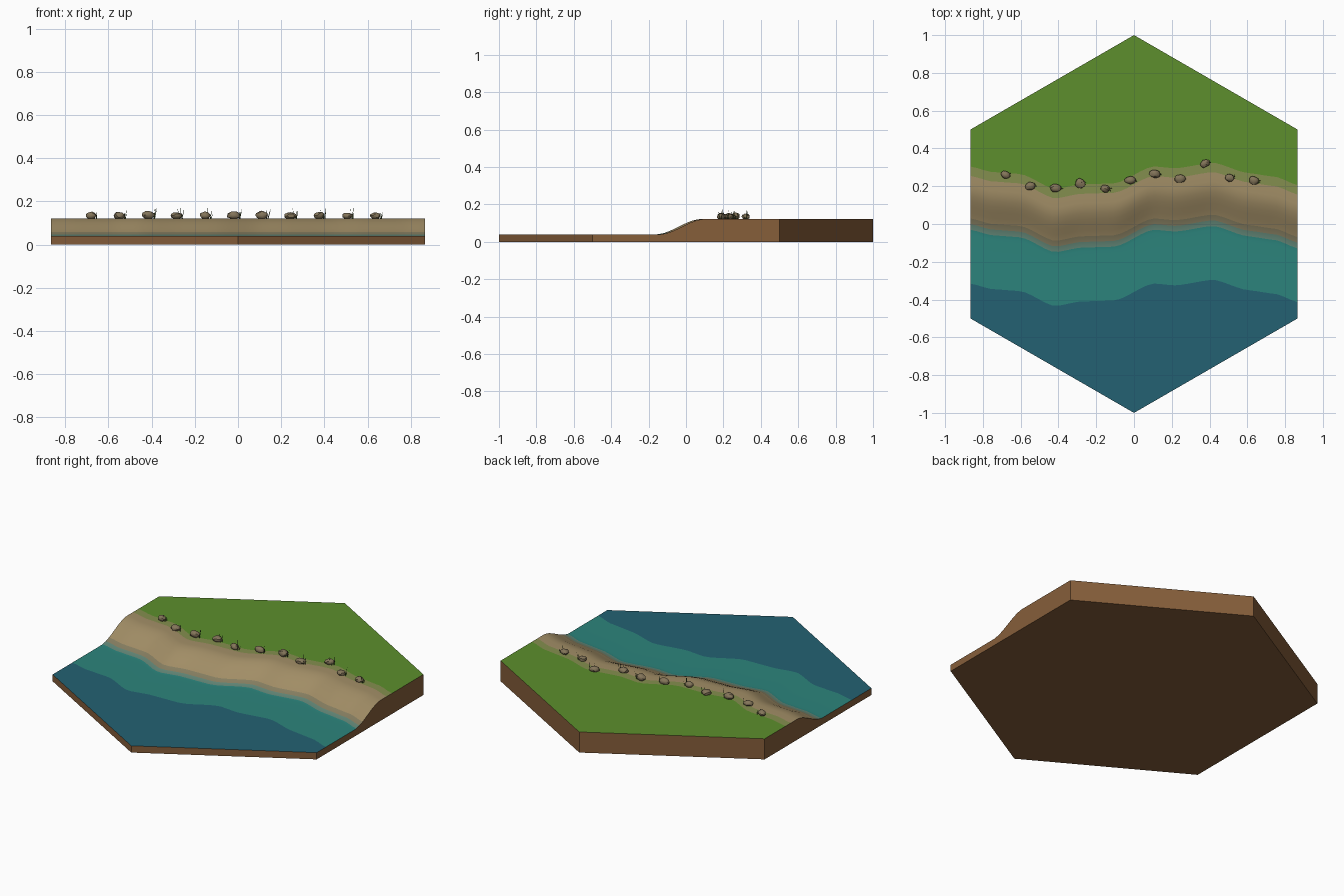
import bpy, bmesh, math, random
from mathutils import Vector, Matrix

if "Cube" in bpy.data.objects:
    bpy.data.objects.remove(bpy.data.objects["Cube"])

random.seed(4)
W = math.sqrt(3) / 2          # half width of the hexagon
LOW, HIGH = 0.04, 0.122       # water level and meadow level


def material(name, r, g, b):
    m = bpy.data.materials.new(name)
    lin = [((c / 255 + 0.055) / 1.055) ** 2.4 for c in (r, g, b)]
    m.diffuse_color = (*lin, 1)
    m.use_nodes = True
    m.node_tree.nodes["Principled BSDF"].inputs["Base Color"].default_value = m.diffuse_color
    return m


deep = material("deep_water", 35, 97, 114)
shallow = material("shallow_water", 44, 132, 124)
foam = material("wet_shore", 100, 136, 120)
damp = material("damp_sand", 136, 128, 98)
sand = material("sand", 163, 143, 103)
verge = material("sandy_grass", 132, 143, 78)
grass = material("grass", 93, 143, 45)
earth = material("earth", 134, 94, 58)
stone = material("stone", 132, 117, 90)
blade = material("dark_blades", 70, 92, 48)

# Waterline as (x, y) points
SHORE = [(-.87, -.03), (-.75, -.06), (-.6, -.07), (-.42, -.15), (-.28, -.125), (-.1, -.12),
         (.1, -.03), (.22, -.04), (.42, -.01), (.6, -.065), (.75, -.085), (.87, -.13)]


def shore(x):
    for (x0, y0), (x1, y1) in zip(SHORE, SHORE[1:]):
        if x <= x1:
            t = (x - x0) / (x1 - x0)
            t = 0.5 * t + 0.5 * t * t * (3 - 2 * t)
            return y0 + (y1 - y0) * t
    return SHORE[-1][1]


def height(d):
    """Ground height at distance d inland of the waterline."""
    t = min(max((d + 0.015) / 0.245, 0), 1)
    return LOW + (HIGH - LOW) * t * t * (3 - 2 * t)


# Terrain: columns across x, rows follow the waterline
OFFSETS = [-0.285, -0.14, -0.02, 0, 0.03, 0.06, 0.09, 0.12, 0.15, 0.18, 0.21, 0.235, 0.285, 0.335]
MATS = [deep, shallow, foam, damp, sand, verge, grass, earth]
LIMITS = [-0.285, 0, 0.03, 0.06, 0.285, 0.335]
N = 48
bm = bmesh.new()
cols = []
for i in range(N + 1):
    x = -W + 2 * W * i / N
    f, h = shore(x), 1 - abs(x) / math.sqrt(3)
    ys = [-h] + [f + o for o in OFFSETS] + [h]
    cols.append([bm.verts.new((x, y, height(y - f))) for y in ys])
mids = [-0.5] + [(a + b) / 2 for a, b in zip(OFFSETS, OFFSETS[1:])] + [0.5]
for a, b in zip(cols, cols[1:]):
    for j, d in enumerate(mids):
        face = bm.faces.new((a[j], b[j], b[j + 1], a[j + 1]))
        face.material_index = sum(d > lim for lim in LIMITS)
        face.smooth = True

# Earth sides and underside
rim = [c[0] for c in cols] + cols[-1][1:] + [c[-1] for c in cols[-2::-1]] + cols[0][-2:0:-1]
base = [bm.verts.new((v.co.x, v.co.y, 0)) for v in rim]
for k in range(len(rim)):
    n = (k + 1) % len(rim)
    bm.faces.new((rim[n], rim[k], base[k], base[n])).material_index = 7
bm.faces.new(base[::-1]).material_index = 7


def finish(bm, name, mats):
    bmesh.ops.recalc_face_normals(bm, faces=bm.faces)
    me = bpy.data.meshes.new(name)
    bm.to_mesh(me)
    bm.free()
    for m in mats:
        me.materials.append(m)
    ob = bpy.data.objects.new(name, me)
    bpy.context.collection.objects.link(ob)
    bpy.context.view_layer.objects.active = ob
    ob.select_set(True)
    bpy.ops.object.shade_smooth_by_angle(angle=math.radians(35))
    ob.select_set(False)


finish(bm, "terrain_tile", MATS)

# Row of rocks along the meadow edge, each with a small tuft of blades
ROCKS = [(-.68, .26), (-.55, .2), (-.415, .19), (-.285, .215), (-.153, .187), (-.02, .232),
         (.11, .265), (.243, .24), (.375, .32), (.505, .245), (.635, .23)]
rocks, tufts = bmesh.new(), bmesh.new()
for x, y in ROCKS:
    sx, sy, sz = random.uniform(.024, .032), random.uniform(.02, .026), random.uniform(.015, .02)
    mat = (Matrix.Translation((x, y, HIGH + sz * 0.75))
           @ Matrix.Rotation(random.uniform(-.5, .5), 4, 'Z')
           @ Matrix.Diagonal((sx, sy, sz, 1)))
    new = bmesh.ops.create_icosphere(rocks, subdivisions=2, radius=1)["verts"]
    for v in new:
        v.co = mat @ (v.co * random.uniform(0.88, 1.08))
    for k in range(4):
        a = random.uniform(0, 2 * math.pi)
        foot = Vector((x + .022 + .007 * math.cos(a), y + .007 * math.sin(a), HIGH - .002))
        length = random.uniform(.025, .055)
        lean = Matrix.Rotation(random.uniform(.05, .3), 4, Vector((-math.sin(a), math.cos(a), 0)))
        bmesh.ops.create_cone(tufts, cap_ends=True, segments=4, radius1=.002, radius2=.0003,
                              depth=length, matrix=Matrix.Translation(foot) @ lean
                              @ Matrix.Translation((0, 0, length / 2)))
finish(rocks, "shore_rocks", [stone])
finish(tufts, "grass_tufts", [blade])
